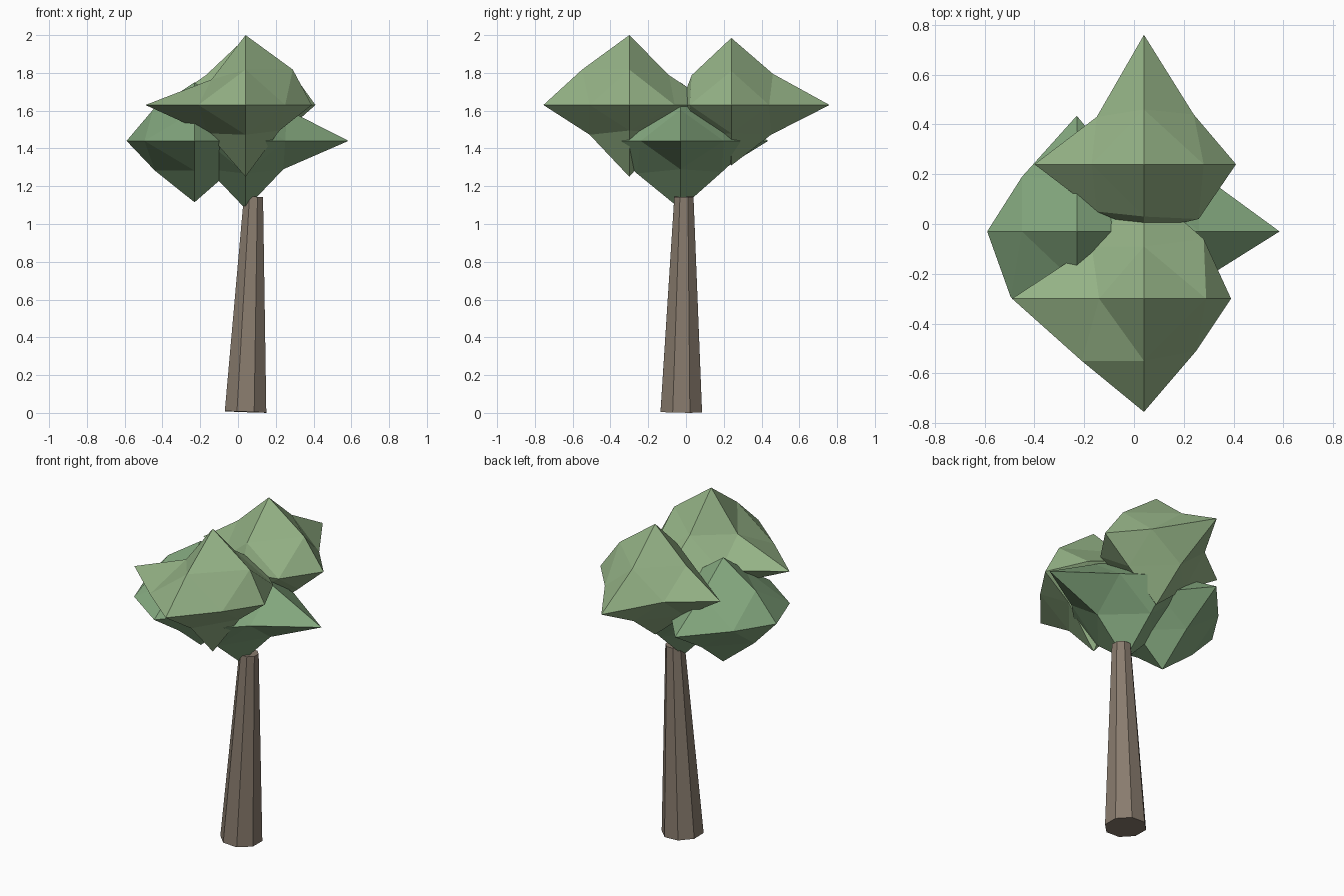
import bpy, bmesh, math
from itertools import product
from mathutils import Matrix

if "Cube" in bpy.data.objects:
    bpy.data.objects.remove(bpy.data.objects["Cube"])


def material(name, rgb):
    m = bpy.data.materials.new(name)
    m.diffuse_color = (*rgb, 1)
    m.use_nodes = True
    m.node_tree.nodes["Principled BSDF"].inputs["Base Color"].default_value = m.diffuse_color
    return m


LEAF_TOP = material("leaf_light", (0.30, 0.45, 0.24))
LEAF_LOW = material("leaf_dark", (0.23, 0.39, 0.21))
BARK = material("bark", (0.25, 0.20, 0.155))
SQUASH = 0.75   # leaf clumps are flattened vertically


def add_object(name, bm, mat):
    bmesh.ops.recalc_face_normals(bm, faces=bm.faces)
    me = bpy.data.meshes.new(name)
    bm.to_mesh(me)
    bm.free()
    me.materials.append(mat)
    ob = bpy.data.objects.new(name, me)
    bpy.context.collection.objects.link(ob)
    return ob


def leaf_clump(name, centre, tips, xy, yz, xz, mat):
    """Once-divided octahedron: tips are +x -x +y -y +z -z reaches,
    xy/yz/xz are the diagonal offsets for signs ++ -+ +- --."""
    bm = bmesh.new()
    v = {}

    def add(d, r, squash=SQUASH):
        v[d] = bm.verts.new([c + k * r * s for c, k, s in zip(centre, d, (1, 1, squash))])

    for i, r in enumerate(tips):
        d = [0, 0, 0]
        d[i // 2] = 1 - 2 * (i % 2)
        add(tuple(d), r, 1)
    signs = [(1, 1), (-1, 1), (1, -1), (-1, -1)]
    for (a, b), rs in (((0, 1), xy), ((1, 2), yz), ((0, 2), xz)):
        for (sa, sb), r in zip(signs, rs):
            d = [0, 0, 0]
            d[a], d[b] = sa, sb
            add(tuple(d), r)
    # four triangles in each octant
    for x, y, z in product((1, -1), repeat=3):
        X, Y, Z = v[x, 0, 0], v[0, y, 0], v[0, 0, z]
        XY, YZ, XZ = v[x, y, 0], v[0, y, z], v[x, 0, z]
        for f in ((X, XY, XZ), (Y, YZ, XY), (Z, XZ, YZ), (XY, YZ, XZ)):
            bm.faces.new(f)
    return add_object(name, bm, mat)


# Crown: two upper clumps front and back, two lower clumps left and right
leaf_clump("front_leaf_clump", (0.04, -0.30, 1.63),
           (0.35, 0.53, 0.45, 0.455, 0.37, 0.38),
           (0.24, 0.21, 0.21, 0.25), (0.21, 0.25, 0.20, 0.21),
           (0.25, 0.18, 0.18, 0.20), LEAF_TOP)
leaf_clump("back_leaf_clump", (0.04, 0.24, 1.63),
           (0.37, 0.44, 0.52, 0.27, 0.355, 0.32),
           (0.20, 0.19, 0.22, 0.19), (0.22, 0.21, 0.21, 0.20),
           (0.24, 0.21, 0.20, 0.20), LEAF_TOP)
leaf_clump("left_leaf_clump", (-0.23, -0.03, 1.44),
           (0.36, 0.36, 0.465, 0.45, 0.31, 0.325),
           (0.21, 0.22, 0.21, 0.265), (0.21, 0.21, 0.21, 0.21),
           (0.21, 0.22, 0.20, 0.21), LEAF_LOW)
leaf_clump("right_leaf_clump", (0.04, -0.03, 1.44),
           (0.545, 0.32, 0.40, 0.42, 0.28, 0.36),
           (0.23, 0.21, 0.21, 0.21), (0.21, 0.21, 0.22, 0.23),
           (0.22, 0.21, 0.20, 0.20), LEAF_LOW)

# Trunk: tapered, slightly leaning octagon
bm = bmesh.new()
bmesh.ops.create_cone(bm, cap_ends=True, segments=8, radius1=0.119, radius2=0.055, depth=1.14,
                      matrix=Matrix.Translation((0, 0, 0.57)) @ Matrix.Rotation(math.pi / 8, 4, 'Z'))
trunk = add_object("trunk", bm, BARK)
trunk.location = (0.04, -0.025, 0.005)
trunk.rotation_euler = (math.radians(-0.7), math.radians(2.1), 0)
